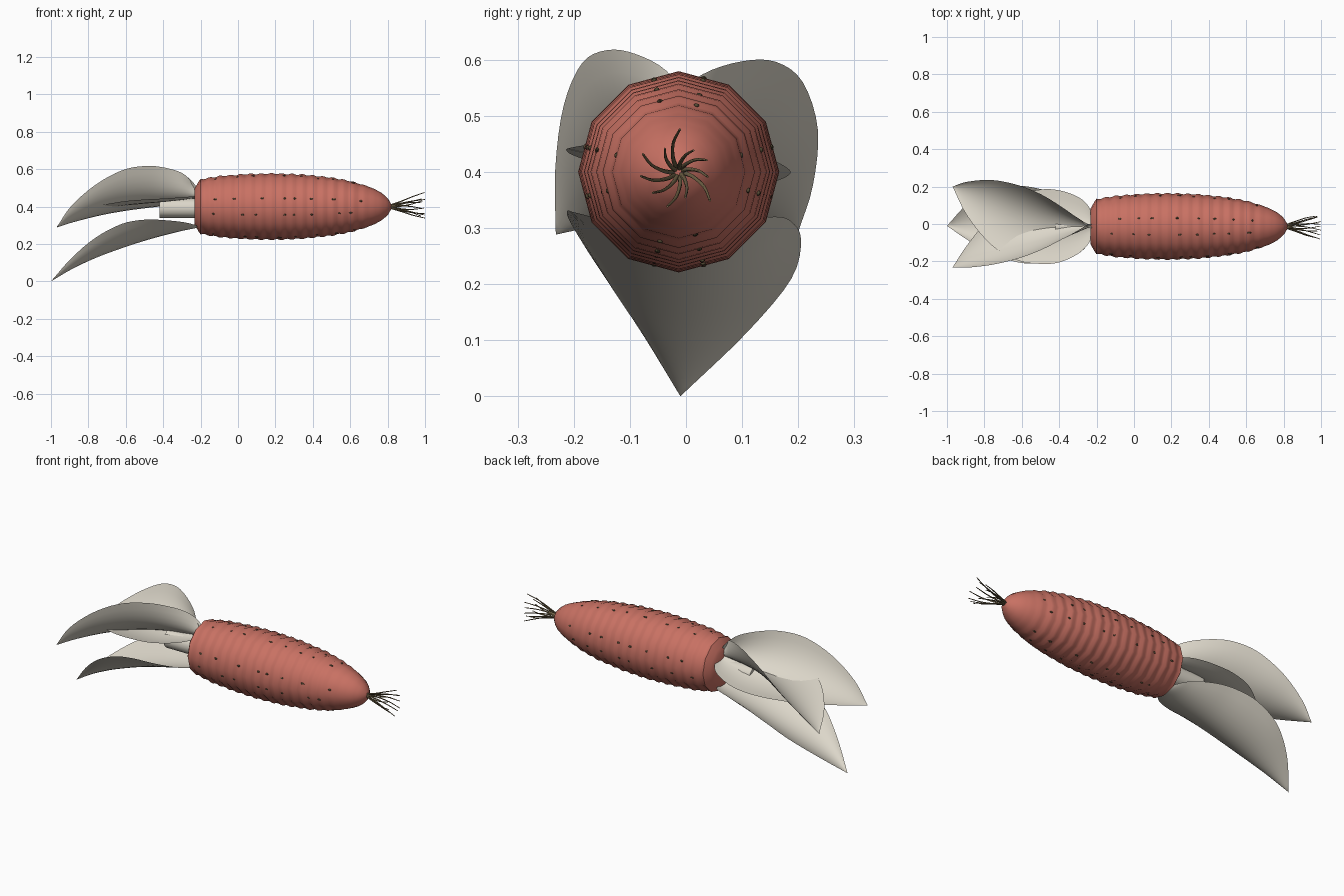
import bpy, bmesh, math, random
from mathutils import Vector

random.seed(4)
cube = bpy.data.objects.get("Cube")
if cube:
    bpy.data.objects.remove(cube, do_unlink=True)

AXIS = Vector((0, -0.013, 0.4))


def material(name, rgb):
    m = bpy.data.materials.new(name)
    m.use_nodes = True
    m.diffuse_color = (*rgb, 1)
    bsdf = next(n for n in m.node_tree.nodes if n.type == 'BSDF_PRINCIPLED')
    bsdf.inputs["Base Color"].default_value = (*rgb, 1)
    bsdf.inputs["Roughness"].default_value = 0.8
    return m


RED = material("root red", (0.58, 0.165, 0.125))
CREAM = material("leaf cream", (0.72, 0.68, 0.59))
HAIR = material("rootlet brown", (0.16, 0.12, 0.06))
SPOT = material("pore brown", (0.09, 0.07, 0.035))


def finish(bm, name, mat, angle=60):
    me = bpy.data.meshes.new(name)
    bm.to_mesh(me)
    bm.free()
    ob = bpy.data.objects.new(name, me)
    bpy.context.collection.objects.link(ob)
    me.materials.append(mat)
    bpy.ops.object.select_all(action='DESELECT')
    ob.select_set(True)
    bpy.context.view_layer.objects.active = ob
    bpy.ops.object.shade_smooth_by_angle(angle=math.radians(angle))
    return ob


def spline(pts, n):
    """Smooth path through the points, n samples per span."""
    p = [Vector(q) for q in pts]
    p = [2 * p[0] - p[1]] + p + [2 * p[-1] - p[-2]]
    out = []
    for i in range(1, len(p) - 2):
        a, b, c, d = p[i - 1:i + 3]
        for k in range(n):
            t = k / n
            out.append(0.5 * (2 * b + (c - a) * t + (2 * a - 5 * b + 4 * c - d) * t * t
                              + (3 * b - a - 3 * c + d) * t ** 3))
    return out + [p[-2]]


def skin(bm, rows, closed):
    """Quads between consecutive rows of vertices."""
    for r, s in zip(rows, rows[1:]):
        n = len(r)
        for j in range(n if closed else n - 1):
            k = (j + 1) % n
            bm.faces.new((r[j], r[k], s[k], s[j]))


# Ridged root, twelve sides round the x axis
PROFILE = [(-0.232, 0.1), (-0.2, 0.146), (-0.1, 0.163), (0.05, 0.174), (0.2, 0.177),
           (0.35, 0.171), (0.5, 0.155), (0.6, 0.137), (0.7, 0.107), (0.76, 0.079),
           (0.8, 0.047), (0.82, 0.012)]


def radius(x):
    for (a, r), (b, s) in zip(PROFILE, PROFILE[1:]):
        if x <= b:
            return r + (s - r) * (x - a) / (b - a)
    return PROFILE[-1][1]


def ridge(x):
    fade = min(1, max(0, (0.78 - x) / 0.2))
    return 0.0035 * fade * math.sin(x * math.tau / 0.055)


SIDES = 12
bm = bmesh.new()
rows = []
xs = [-0.232, -0.222, -0.21] + [-0.2 + 0.01375 * i for i in range(74)] + [0.813, 0.82]
for x in xs:
    r = radius(x) + ridge(x)
    rows.append([bm.verts.new(AXIS + Vector((x, r * math.sin(a), r * math.cos(a))))
                 for a in (math.tau * j / SIDES for j in range(SIDES))])
skin(bm, rows, True)
bm.faces.new(rows[0])
bm.faces.new(rows[-1])
bmesh.ops.recalc_face_normals(bm, faces=bm.faces)
finish(bm, "root_body", RED)

# Small dark pores, two rows on each quarter of the root
bm = bmesh.new()
for quarter in range(4):
    for side in (-1, 1):
        a = math.radians(90 * quarter + 15 * side)
        for i in range(8):
            x = -0.1 + 0.105 * i + random.uniform(-0.035, 0.035)
            r = (radius(x) + ridge(x)) * math.cos(math.pi / SIDES)
            out = Vector((0, math.sin(a), math.cos(a)))
            across = Vector((0, math.cos(a), -math.sin(a)))
            made = bmesh.ops.create_uvsphere(bm, u_segments=8, v_segments=5, radius=1)
            length = random.uniform(0.006, 0.013)
            for v in made["verts"]:
                c = v.co.copy()
                v.co = (AXIS + Vector((x + c.x * length, 0, 0))
                        + across * c.y * 0.005 + out * (r + c.z * 0.0035))
finish(bm, "root_pores", SPOT)

# Short stalk behind the root
bm = bmesh.new()
rows = [[bm.verts.new((x, AXIS.y + 0.05 * math.sin(a), 0.392 + 0.052 * math.cos(a)))
         for a in (math.tau * j / SIDES for j in range(SIDES))] for x in (-0.42, -0.22)]
skin(bm, rows, True)
for r in rows:
    bm.faces.new(r)
bmesh.ops.recalc_face_normals(bm, faces=bm.faces)
finish(bm, "stalk", CREAM, 40)


# Cupped leaves lofted between two edges and a midrib
STATIONS = (-0.24, -0.3, -0.4, -0.5, -0.62, -0.76, -0.89)


def leaf(name, base, tip, edge_a, rib, edge_b):
    rails = []
    for rail in (edge_a, rib, edge_b):
        pts = [base] + [(x, y, z) for x, (y, z) in zip(STATIONS, rail)] + [tip]
        rails.append(spline(pts, 4))
    bm = bmesh.new()
    rows = []
    for a, m, b in zip(*rails):
        row = []
        for k in range(13):
            t = k / 6 - 1
            row.append(bm.verts.new(a * (t * t - t) / 2 + m * (1 - t * t) + b * (t * t + t) / 2))
        rows.append(row)
    skin(bm, rows, False)
    bmesh.ops.remove_doubles(bm, verts=bm.verts, dist=0.0005)
    bm.normal_update()
    if sum(f.normal.z for f in bm.faces) < 0:
        bmesh.ops.reverse_faces(bm, faces=bm.faces)
    finish(bm, name, CREAM, 80)


leaf("lower_leaf", (-0.2, -0.01, 0.29), (-1, -0.01, 0),
     [(-0.1, 0.305), (-0.16, 0.318), (-0.2, 0.328), (-0.212, 0.33), (-0.205, 0.308),
      (-0.16, 0.235), (-0.085, 0.125)],
     [(-0.01, 0.282), (-0.01, 0.27), (-0.01, 0.245), (-0.01, 0.217), (-0.01, 0.178),
      (-0.01, 0.126), (-0.01, 0.065)],
     [(0.07, 0.303), (0.115, 0.315), (0.16, 0.32), (0.187, 0.312), (0.205, 0.28),
      (0.188, 0.21), (0.108, 0.113)])
leaf("back_leaf", (-0.2, -0.01, 0.46), (-0.97, 0.2, 0.293),
     [(-0.02, 0.53), (0.03, 0.574), (0.1, 0.597), (0.16, 0.596), (0.208, 0.56),
      (0.235, 0.475), (0.226, 0.375)],
     [(-0.01, 0.455), (-0.005, 0.451), (0.005, 0.444), (0.02, 0.435), (0.05, 0.417),
      (0.1, 0.382), (0.16, 0.335)],
     [(-0.1, 0.455), (-0.16, 0.45), (-0.205, 0.443), (-0.213, 0.438), (-0.195, 0.427),
      (-0.115, 0.4), (0.04, 0.35)])
leaf("front_leaf", (-0.2, -0.01, 0.46), (-0.97, -0.232, 0.288),
     [(0.0, 0.525), (-0.035, 0.58), (-0.09, 0.61), (-0.14, 0.617), (-0.185, 0.594),
      (-0.218, 0.518), (-0.233, 0.405)],
     [(-0.01, 0.453), (-0.015, 0.449), (-0.025, 0.441), (-0.045, 0.432), (-0.08, 0.413),
      (-0.135, 0.38), (-0.192, 0.332)],
     [(0.09, 0.44), (0.145, 0.425), (0.18, 0.407), (0.184, 0.395), (0.15, 0.38),
      (0.045, 0.35), (-0.11, 0.315)])

# Swirled rootlets fanning out of the tip
bm = bmesh.new()
HAIRS = 11
for i in range(HAIRS):
    a0 = math.tau * i / HAIRS
    reach = random.uniform(0.045, 0.08)
    end = random.uniform(0.975, 1.0) if i else 1.0
    path = []
    for t, spread in ((0, 0.08), (0.3, 0.35), (0.65, 0.7), (1, 1)):
        a = a0 + 0.6 * t
        path.append((0.805 + (end - 0.805) * t, AXIS.y + reach * spread * math.sin(a),
                     AXIS.z + reach * spread * math.cos(a)))
    path = spline(path, 3)
    rows = []
    for k, p in enumerate(path):
        r = 0.0045 - 0.0025 * k / (len(path) - 1)
        rows.append([bm.verts.new(p + Vector((0, r * math.sin(b), r * math.cos(b))))
                     for b in (math.tau * j / 6 for j in range(6))])
    skin(bm, rows, True)
    bm.faces.new(rows[-1])
bmesh.ops.recalc_face_normals(bm, faces=bm.faces)
finish(bm, "rootlets", HAIR)
